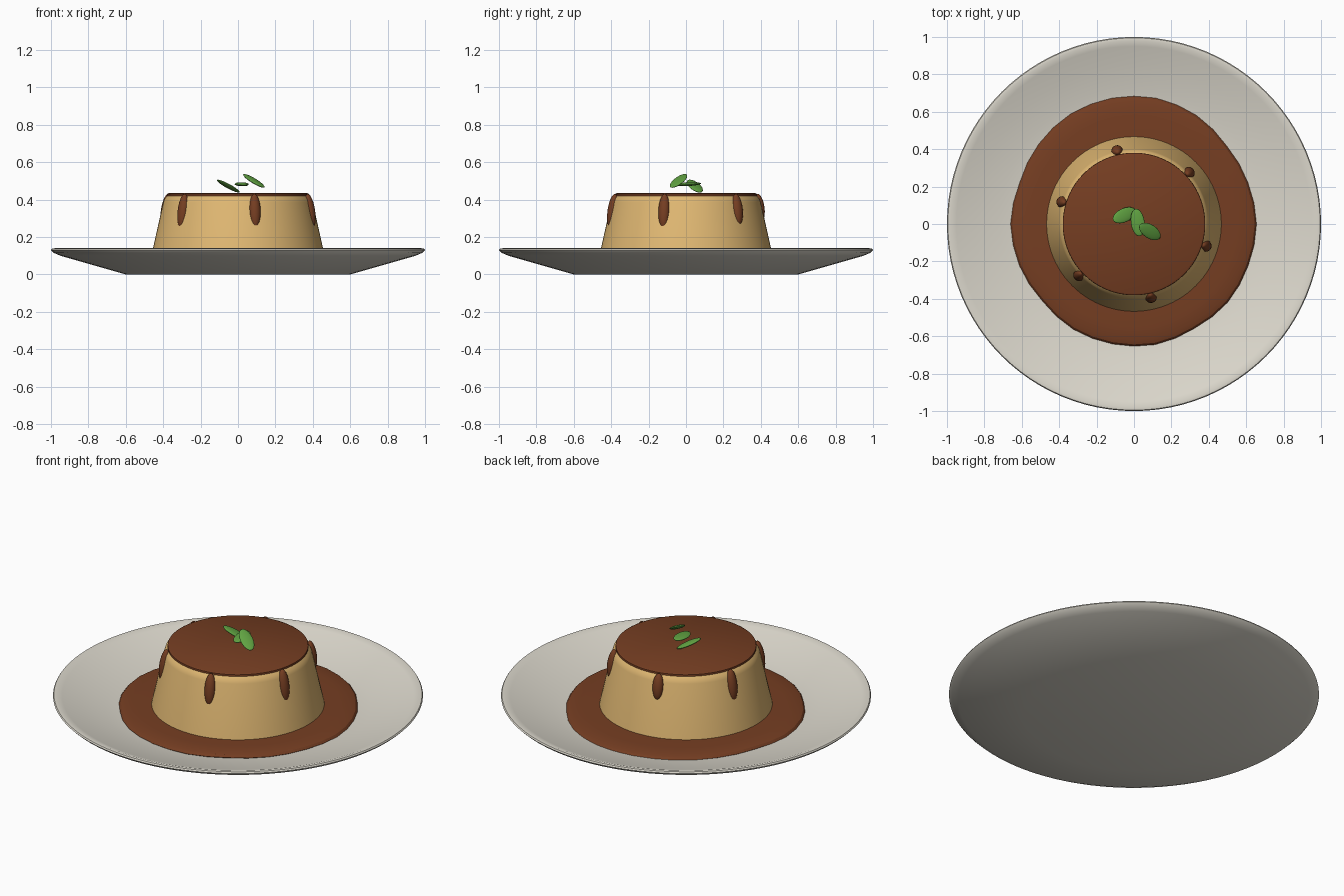
import bpy, bmesh
from math import sin, cos, pi, radians

if "Cube" in bpy.data.objects:
    bpy.data.objects.remove(bpy.data.objects["Cube"], do_unlink=True)


def material(name, rgb):
    m = bpy.data.materials.new(name)
    m.use_nodes = True
    m.diffuse_color = (*rgb, 1)
    m.node_tree.nodes["Principled BSDF"].inputs["Base Color"].default_value = (*rgb, 1)
    return m


ceramic = material("warm_white_ceramic", (0.72, 0.69, 0.61))
custard = material("golden_custard", (0.75, 0.48, 0.17))
caramel = material("brown_caramel", (0.18, 0.048, 0.016))
mint = material("mint_green", (0.12, 0.37, 0.055))


def smooth(ob, angle=30):
    bpy.ops.object.select_all(action='DESELECT')
    ob.select_set(True)
    bpy.context.view_layer.objects.active = ob
    bpy.ops.object.shade_smooth_by_angle(angle=radians(angle))


def lathe(name, profile, mat, segments=96, wobble=lambda a: 1.0):
    """Spin (radius, height) points round z and cap both ends."""
    bm = bmesh.new()
    angles = [2 * pi * i / segments for i in range(segments)]
    rings = [[bm.verts.new((r * wobble(a) * cos(a), r * wobble(a) * sin(a), z))
              for a in angles] for r, z in profile]
    for low, high in zip(rings, rings[1:]):
        for i in range(segments):
            j = (i + 1) % segments
            bm.faces.new((low[i], low[j], high[j], high[i]))
    bm.faces.new(rings[0][::-1])
    bm.faces.new(rings[-1])
    bmesh.ops.recalc_face_normals(bm, faces=bm.faces)
    mesh = bpy.data.meshes.new(name)
    bm.to_mesh(mesh)
    bm.free()
    ob = bpy.data.objects.new(name, mesh)
    bpy.context.collection.objects.link(ob)
    mesh.materials.append(mat)
    smooth(ob)
    return ob


def ellipsoid(name, loc, size, rot, mat):
    bpy.ops.mesh.primitive_uv_sphere_add(segments=20, ring_count=12, radius=1,
                                         location=loc, rotation=rot)
    ob = bpy.context.object
    ob.name = name
    ob.scale = size
    ob.data.materials.append(mat)
    smooth(ob, 60)
    return ob


# Shallow plate with a rounded lip
lathe("plate", [(0.6, 0), (0.95, 0.1), (0.985, 0.115), (1.0, 0.13), (0.995, 0.138),
                (0.98, 0.14), (0.95, 0.13), (0.85, 0.1), (0.72, 0.066),
                (0.6, 0.046), (0.5, 0.04)], ceramic)

# Uneven caramel pool
RADII = [.655, .648, .648, .67, .685, .685, .68, .665, .65,
         .66, .652, .64, .65, .652, .655, .645, .653, .65]


def pool_radius(a):
    t = a / (2 * pi) * len(RADII)
    i = int(t)
    f = t - i
    return RADII[i % len(RADII)] * (1 - f) + RADII[(i + 1) % len(RADII)] * f


lathe("caramel_pool", [(0.96, 0.04), (1.0, 0.058), (0.985, 0.07), (0.95, 0.077),
                       (0.85, 0.081), (0.68, 0.083)], caramel, 36, pool_radius)

# Custard body with a soft shoulder
lathe("custard_body", [(0.472, 0.06), (0.467, 0.083), (0.4, 0.385), (0.393, 0.405),
                       (0.38, 0.419), (0.36, 0.424)], custard)

# Caramel layer on top
lathe("caramel_top", [(0.37, 0.415), (0.381, 0.42), (0.38, 0.43), (0.37, 0.435)],
      caramel, 64)

# Drips down the side, each with its own length
for i, length in enumerate([.17, .15, .185, .19, .185, .19]):
    a = radians(43 + 60 * i)
    ellipsoid(f"caramel_drip_{i + 1}",
              (0.402 * cos(a), 0.402 * sin(a), 0.431 - length / 2),
              (0.028, 0.031, length / 2), (0, radians(-8), a), caramel)

# Mint sprig
for i, (loc, pitch, yaw) in enumerate([((-.052, .047, .472), 27, 25),
                                       ((.02, .008, .482), 3, -82),
                                       ((.085, -.04, .5), 29, -33)]):
    ellipsoid(f"mint_leaf_{i + 1}", loc, (0.074, 0.037, 0.01),
              (0, radians(pitch), radians(yaw)), mint)
